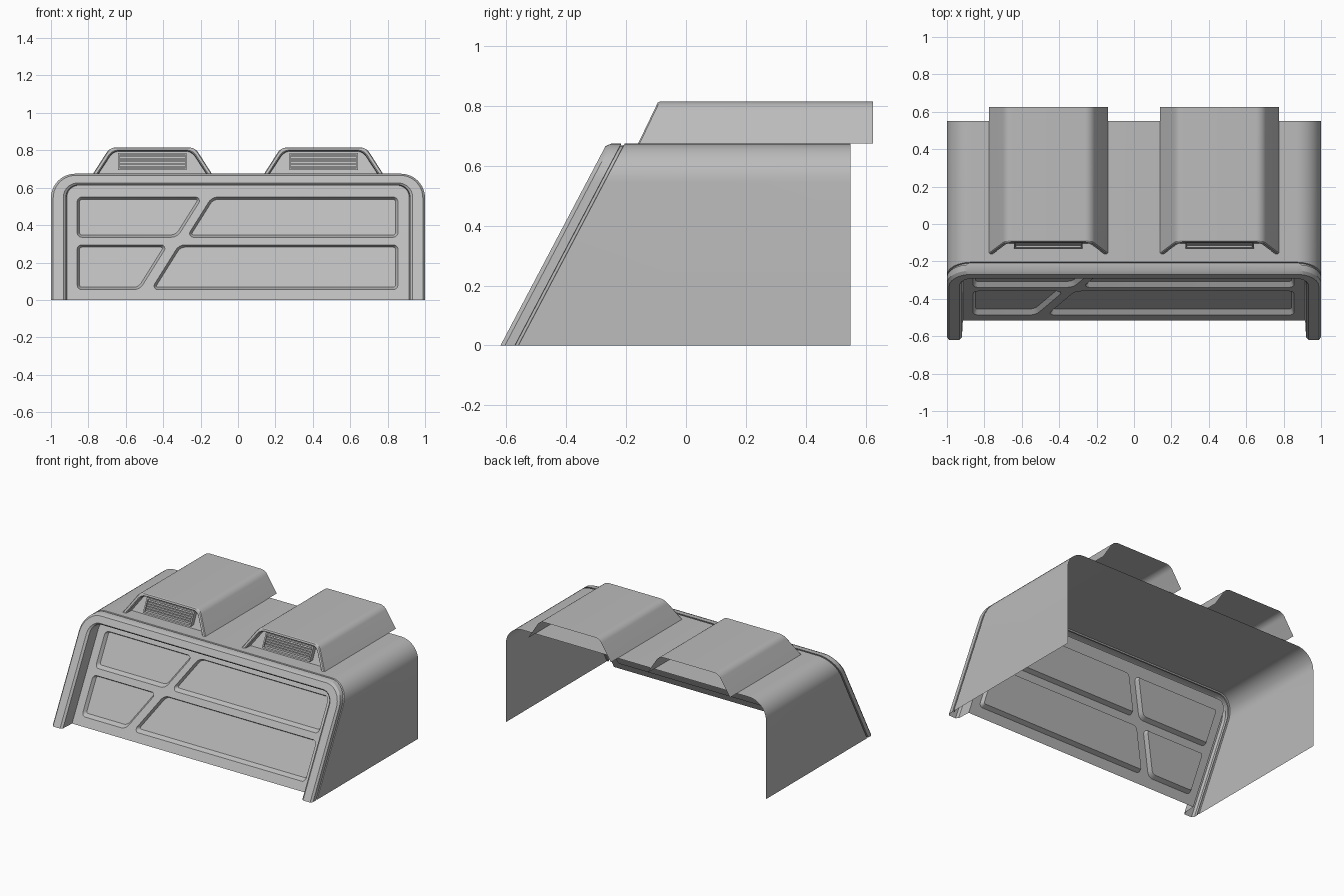
import bpy, bmesh, math
from mathutils import Vector

cube = bpy.data.objects.get("Cube")
if cube:
    bpy.data.objects.remove(cube)

grey = bpy.data.materials.new("plain grey")
grey.use_nodes = True
grey.diffuse_color = (0.5, 0.5, 0.5, 1)
grey.node_tree.nodes["Principled BSDF"].inputs["Base Color"].default_value = (0.5, 0.5, 0.5, 1)

SLOPE = 0.527        # lean of the front
SCOOP_SLOPE = 0.48   # lean of the scoop mouths
ROOF = 0.675


def finish(bm, name):
    mesh = bpy.data.meshes.new(name)
    bm.to_mesh(mesh)
    bm.free()
    mesh.materials.append(grey)
    ob = bpy.data.objects.new(name, mesh)
    bpy.context.collection.objects.link(ob)
    bpy.ops.object.select_all(action='DESELECT')
    ob.select_set(True)
    bpy.context.view_layer.objects.active = ob
    bpy.ops.object.shade_smooth_by_angle(angle=math.radians(25))
    return ob


def rounded(corners, radii, steps=6):
    """Round the corners of a closed (x, z) polygon; radius 0 keeps a corner."""
    out = []
    n = len(corners)
    for i, r in enumerate(radii):
        p = Vector(corners[i])
        if r == 0:
            out.append(p)
            continue
        a = (Vector(corners[i - 1]) - p).normalized()
        b = (Vector(corners[(i + 1) % n]) - p).normalized()
        half = a.angle(b) / 2
        cut = r / math.tan(half)
        centre = p + (a + b).normalized() * r / math.sin(half)
        s, e = p + a * cut - centre, p + b * cut - centre
        for k in range(steps + 1):
            t = k / steps
            sweep = math.pi - 2 * half
            out.append(centre + (s * math.sin((1 - t) * sweep) + e * math.sin(t * sweep)) / math.sin(sweep))
    return out


def loft(bm, rings):
    """Skin open rings, ordered from back to front."""
    rows = [[bm.verts.new(p) for p in ring] for ring in rings]
    for a, b in zip(rows, rows[1:]):
        for i in range(len(a) - 1):
            bm.faces.new((a[i], b[i], b[i + 1], a[i + 1]))
    return rows


# Hood shell with groove, chamfered front rim and recessed inner wall
def arch(d):
    w, h, r = 1 - d, ROOF - 0.75 * d, 0.13 - 0.8 * d
    return rounded([(-w, 0), (-w, h), (w, h), (w, 0)], (0, r, r, 0), 10)


def leaning(d, y):
    return [(p.x, y + SLOPE * p.y, p.y) for p in arch(d)]


bm = bmesh.new()
steps = [(0, -0.56), (0.01, -0.561), (0.01, -0.571), (0, -0.572), (0, -0.605),
         (0.012, -0.62), (0.066, -0.62), (0.08, -0.607), (0.085, -0.515)]
loft(bm, [[(p.x, 0.55, p.y) for p in arch(0)]] + [leaning(d, y) for d, y in steps])
finish(bm, "hood_shell")

# Front panel with four recessed fields
L, R = -0.86, 0.855
fields = [
    ([(L, 0.335), (L, 0.55), (-0.19, 0.55), (-0.325, 0.335)], (0.025, 0.025, 0.02, 0.06)),
    ([(-0.275, 0.335), (-0.14, 0.55), (R, 0.55), (R, 0.335)], (0.02, 0.06, 0.025, 0.025)),
    ([(L, 0.055), (L, 0.295), (-0.375, 0.295), (-0.525, 0.055)], (0.025, 0.025, 0.02, 0.06)),
    ([(-0.465, 0.055), (-0.315, 0.295), (R, 0.295), (R, 0.055)], (0.02, 0.06, 0.025, 0.025)),
]
bm = bmesh.new()


def edge_loop(points):
    vs = [bm.verts.new((p.x, 0, p.y)) for p in points]
    return vs, [bm.edges.new((vs[i - 1], vs[i])) for i in range(len(vs))]


edges = edge_loop(arch(0.085))[1]
holes = []
for corners, radii in fields:
    vs, es = edge_loop(rounded(corners, radii))
    holes.append(vs)
    edges += es
bmesh.ops.triangle_fill(bm, edges=edges, use_beauty=True, use_dissolve=False)
floors = [bm.faces.new(vs) for vs in holes]
bmesh.ops.recalc_face_normals(bm, faces=bm.faces[:])
if floors[0].normal.y > 0:
    bmesh.ops.reverse_faces(bm, faces=bm.faces[:])
bmesh.ops.inset_individual(bm, faces=floors, thickness=0.013, use_even_offset=True)
for f in floors:
    for v in f.verts:
        v.co.y += 0.025
for v in bm.verts:
    v.co.y += -0.515 + SLOPE * v.co.z
finish(bm, "front_panel")


# Roof scoops: open at the back and below, with a recessed front wall
def scoop_ring(cx, d, y, lean=SCOOP_SLOPE):
    top = 0.815 - 0.7 * d
    base, shoulder = 0.3175 - d, 0.228 - 0.6 * d
    pts = rounded([(-base, ROOF), (-shoulder, top), (shoulder, top), (base, ROOF)],
                  (0, 0.06, 0.06, 0), 8)
    return [(cx + p.x, y + lean * (p.y - ROOF), p.y) for p in pts]


def box(bm, cx, half, z0, z1, front, back):
    """Block whose faces lean with the scoop mouth."""
    geo = bmesh.ops.create_cube(bm, size=1)
    for v in geo["verts"]:
        z = z1 if v.co.z > 0 else z0
        y = front if v.co.y < 0 else back
        v.co = (cx + math.copysign(half, v.co.x), y + SCOOP_SLOPE * (z - ROOF), z)


for side, cx in (("right", -0.4575), ("left", 0.4575)):
    bm = bmesh.new()
    rows = loft(bm, [scoop_ring(cx, 0, 0.625, 0), scoop_ring(cx, 0, -0.155),
                     scoop_ring(cx, 0.005, -0.16), scoop_ring(cx, 0.02, -0.16),
                     scoop_ring(cx, 0.027, -0.153), scoop_ring(cx, 0.03, -0.105)])
    bm.faces.new(list(reversed(rows[-1])))
    bmesh.ops.recalc_face_normals(bm, faces=[f for f in bm.faces if len(f.verts) > 4])
    wall = bm.faces[:][-1]
    if wall.normal.y > 0:
        wall.normal_flip()
    finish(bm, side + "_scoop")

    # Vent frame and slats
    bm = bmesh.new()
    for z0, z1 in ((0.696, 0.704), (0.777, 0.785)):
        box(bm, cx, 0.183, z0, z1, -0.14, -0.1)
    for s in (-1, 1):
        box(bm, cx + s * 0.178, 0.005, 0.704, 0.777, -0.14, -0.1)
    for i in range(5):
        z = 0.709 + i * 0.0137
        box(bm, cx, 0.173, z, z + 0.008, -0.13, -0.1)
    finish(bm, side + "_vent")
